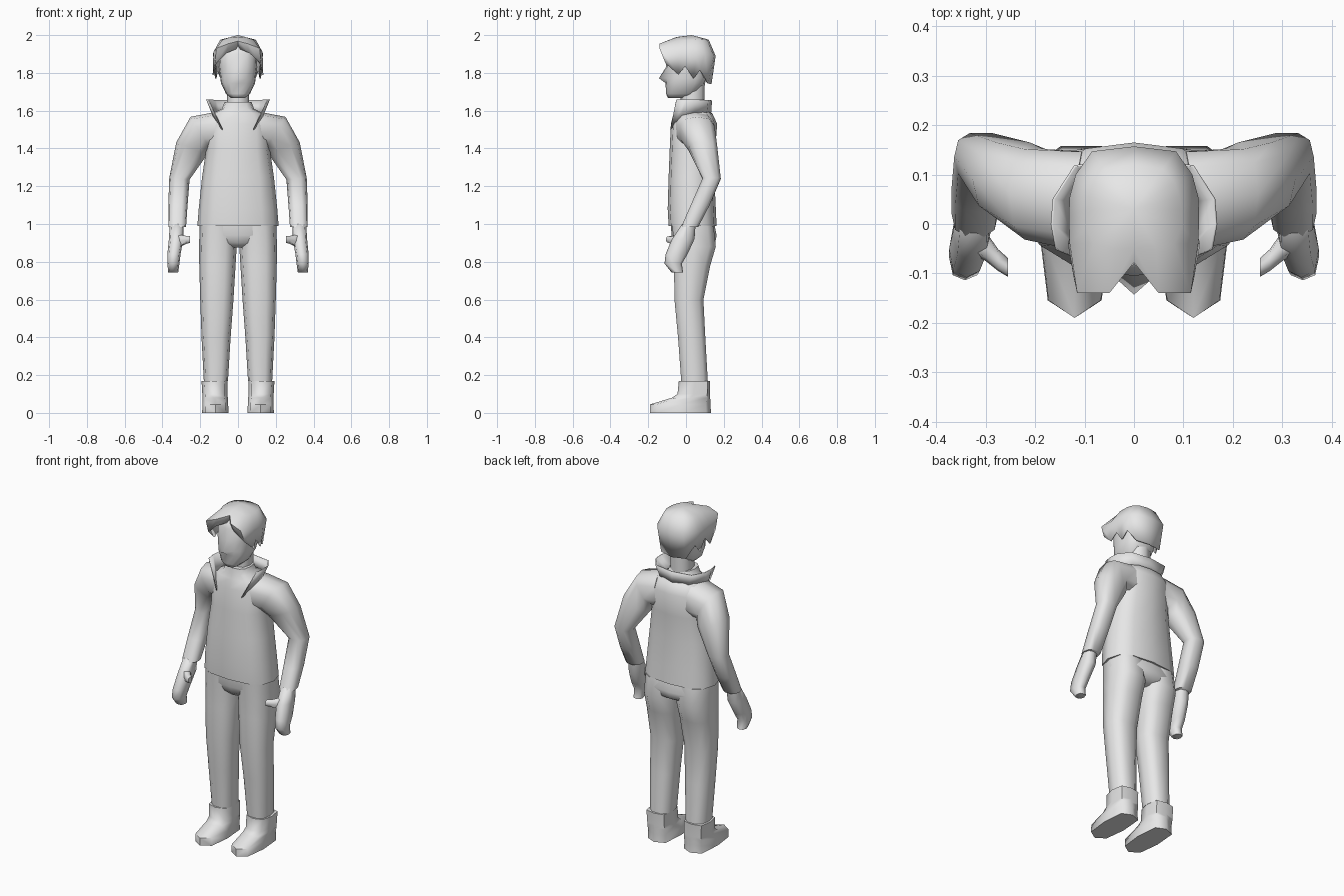
import bpy, bmesh, math

grey = bpy.data.materials.new("plain_grey")
grey.diffuse_color = (0.8, 0.8, 0.8, 1)


def finish(name, bm, mirror=False, thick=0):
    bmesh.ops.remove_doubles(bm, verts=bm.verts, dist=0.0005)
    bmesh.ops.recalc_face_normals(bm, faces=bm.faces)
    me = bpy.data.meshes.new(name)
    bm.to_mesh(me)
    bm.free()
    me.materials.append(grey)
    ob = bpy.data.objects.new(name, me)
    bpy.context.collection.objects.link(ob)
    bpy.ops.object.select_all(action='DESELECT')
    ob.select_set(True)
    bpy.context.view_layer.objects.active = ob
    bpy.ops.object.shade_smooth_by_angle(angle=math.radians(65))
    if thick:
        mod = ob.modifiers.new("thickness", 'SOLIDIFY')
        mod.thickness = thick
        mod.offset = -1
    if mirror:
        ob.modifiers.new("mirror", 'MIRROR')
    return ob


def ring(z, rx, front, back, cx=0):
    """Level ring given by its half width and its front and back y."""
    return (cx, (front + back) / 2, z, rx, (back - front) / 2, 0)


def loft(name, rings, n=12, power=0.75, back_power=None, mirror=False):
    """Skin rounded-square rings (cx, cy, cz, rx, ry, tilt about y)."""
    bm = bmesh.new()
    loops = []
    for cx, cy, cz, rx, ry, tilt in rings:
        t = math.radians(tilt)
        loop = []
        for i in range(n):
            a = 2 * math.pi * i / n
            c, s = math.cos(a), math.sin(a)
            e = back_power if back_power and s > 0 else power
            u = math.copysign(abs(c) ** e, c) * rx
            v = math.copysign(abs(s) ** e, s) * ry
            loop.append(bm.verts.new((cx + u * math.cos(t), cy + v, cz + u * math.sin(t))))
        loops.append(loop)
    for a, b in zip(loops, loops[1:]):
        for i in range(n):
            j = (i + 1) % n
            bm.faces.new((a[i], a[j], b[j], b[i]))
    bm.faces.new(loops[0])
    bm.faces.new(loops[-1])
    return finish(name, bm, mirror)


def half_sheet(name, columns, thick):
    """Sheet through columns of points, mirrored across x."""
    bm = bmesh.new()
    cols = [[bm.verts.new(p) for p in col] for col in columns]
    for a, b in zip(cols, cols[1:]):
        for i in range(len(a) - 1):
            bm.faces.new((a[i], a[i + 1], b[i + 1], b[i]))
    bmesh.ops.remove_doubles(bm, verts=bm.verts, dist=0.0005)
    # reflect the half and weld it at the centre line
    geo = bmesh.ops.duplicate(bm, geom=bm.verts[:] + bm.edges[:] + bm.faces[:])["geom"]
    for v in geo:
        if isinstance(v, bmesh.types.BMVert):
            v.co.x = -v.co.x
    return finish(name, bm, thick=thick)


# Jacket body with a closed inner collar
loft("jacket_body", [
    ring(0.99, 0.215, -0.092, 0.162), ring(1.08, 0.208, -0.097, 0.158),
    ring(1.25, 0.190, -0.092, 0.150), ring(1.40, 0.168, -0.086, 0.155),
    ring(1.53, 0.165, -0.080, 0.165), ring(1.585, 0.135, -0.066, 0.140),
    ring(1.61, 0.085, -0.060, 0.100), ring(1.645, 0.072, -0.055, 0.090)])

# Open collar with standing front points
half_sheet("collar", [
    [(0.080, -0.083, 1.50), (0.155, -0.050, 1.66)],
    [(0.120, -0.030, 1.55), (0.164, 0.000, 1.66)],
    [(0.118, 0.045, 1.57), (0.160, 0.050, 1.66)],
    [(0.088, 0.105, 1.58), (0.118, 0.115, 1.657)],
    [(0.0, 0.128, 1.58), (0.0, 0.133, 1.655)]], 0.005)

# Sleeves, bent back at the elbow
loft("sleeve", [
    (0.10, 0.045, 1.495, 0.100, 0.105, 82), (0.20, 0.060, 1.485, 0.097, 0.095, 58),
    (0.245, 0.090, 1.40, 0.088, 0.078, 22), (0.310, 0.136, 1.24, 0.054, 0.050, 5),
    (0.318, 0.075, 1.10, 0.051, 0.052, 0), (0.322, 0.020, 0.985, 0.047, 0.047, 0)],
    n=10, mirror=True)

# Hands and thumbs
loft("hand", [
    (0.325, 0.015, 1.00, 0.036, 0.036, 0), (0.328, -0.015, 0.92, 0.038, 0.060, 0),
    (0.339, -0.050, 0.84, 0.035, 0.058, 0), (0.342, -0.068, 0.79, 0.032, 0.046, 0),
    (0.343, -0.045, 0.742, 0.026, 0.030, 0)], n=8, mirror=True)
loft("thumb", [
    (0.335, -0.015, 0.910, 0.045, 0.040, 90), (0.300, -0.045, 0.912, 0.030, 0.030, 90),
    (0.275, -0.073, 0.916, 0.021, 0.022, 90), (0.255, -0.088, 0.918, 0.018, 0.019, 90)],
    n=8, mirror=True)

# Trousers: hips bridge the legs and close at the crotch
loft("trouser_hips", [
    ring(1.00, 0.202, -0.080, 0.150), ring(0.94, 0.205, -0.077, 0.162),
    ring(0.90, 0.185, -0.062, 0.155), ring(0.875, 0.080, -0.035, 0.110)])
loft("trouser_leg", [
    ring(0.99, 0.098, -0.076, 0.150, 0.104), ring(0.88, 0.100, -0.070, 0.162, 0.107),
    ring(0.78, 0.096, -0.067, 0.132, 0.109), ring(0.60, 0.088, -0.064, 0.095, 0.112),
    ring(0.40, 0.077, -0.045, 0.105, 0.116), ring(0.17, 0.064, -0.028, 0.118, 0.117)],
    n=10, mirror=True)

# Shoes with a pointed toe and a squarer heel
loft("shoe", [
    ring(0.00, 0.070, -0.190, 0.132, 0.120), ring(0.045, 0.068, -0.190, 0.130, 0.120),
    ring(0.080, 0.067, -0.075, 0.128, 0.121), ring(0.10, 0.067, -0.045, 0.126, 0.122),
    ring(0.17, 0.069, -0.038, 0.128, 0.124)], n=8, power=0.72, back_power=0.5, mirror=True)

# Neck and head
loft("neck", [ring(1.58, 0.060, -0.03, 0.095), ring(1.76, 0.058, -0.03, 0.10)], n=8)
n = 16
head = loft("head", [
    ring(1.667, 0.038, -0.095, 0.02), ring(1.69, 0.064, -0.106, 0.06),
    ring(1.745, 0.090, -0.108, 0.10), ring(1.772, 0.094, -0.108, 0.11),
    ring(1.83, 0.102, -0.106, 0.12), ring(1.90, 0.100, -0.105, 0.12),
    ring(1.955, 0.075, -0.075, 0.09)], n=n)
# Nose pulled out of the middle of the face
head.data.vertices[3 * n + 12].co.y = -0.143

# Hair: crown, brow row and jagged lower edge, from front to nape
crown = (0, 0.03, 2.0)
hair = [
    [(0, -0.050, 1.990), (0, -0.078, 1.968), (0, -0.082, 1.930)],
    [(0.045, -0.050, 1.988), (0.050, -0.140, 1.955), (0.060, -0.126, 1.905)],
    [(0.082, -0.040, 1.975), (0.115, -0.140, 1.930), (0.122, -0.108, 1.850)],
    [(0.096, -0.005, 1.973), (0.130, -0.040, 1.910), (0.134, -0.040, 1.790)],
    [(0.096, 0.030, 1.974), (0.132, 0.015, 1.900), (0.123, -0.005, 1.835)],
    [(0.092, 0.055, 1.976), (0.130, 0.055, 1.900), (0.122, 0.040, 1.770)],
    [(0.082, 0.085, 1.976), (0.118, 0.100, 1.900), (0.112, 0.075, 1.815)],
    [(0.058, 0.112, 1.974), (0.085, 0.147, 1.890), (0.082, 0.118, 1.745)],
    [(0, 0.120, 1.976), (0, 0.157, 1.890), (0, 0.135, 1.740)]]
half_sheet("hair", [[crown] + col for col in hair], 0.008)
